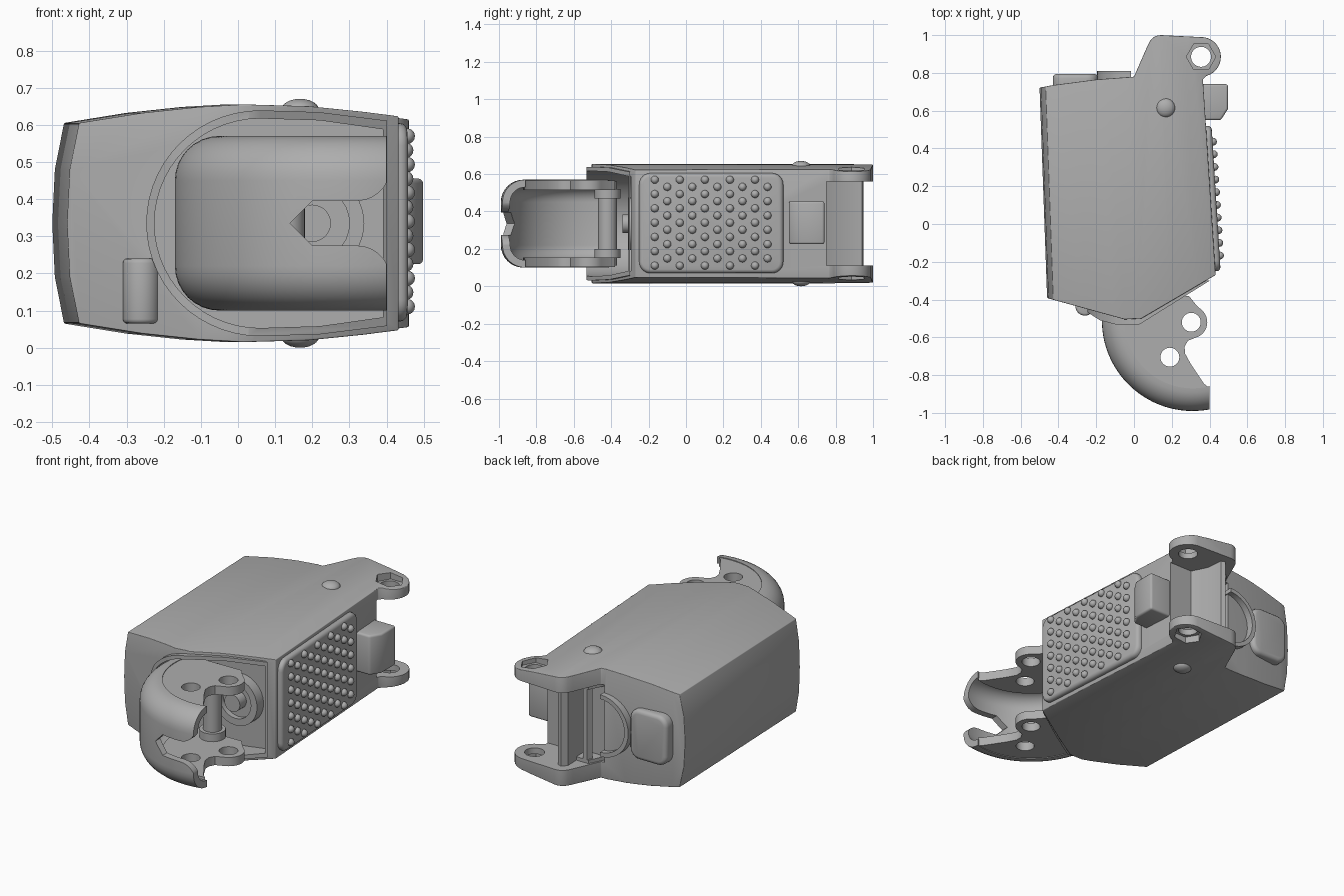
import bpy, bmesh, math
from mathutils import Matrix

if "Cube" in bpy.data.objects:
    bpy.data.objects.remove(bpy.data.objects["Cube"])

MID = 0.335  # height of the symmetry plane
grey = bpy.data.materials.new("plain grey")
grey.use_nodes = True
grey.diffuse_color = (0.42, 0.42, 0.42, 1)
grey.node_tree.nodes["Principled BSDF"].inputs["Base Color"].default_value = (0.42, 0.42, 0.42, 1)


def finish(name, bm):
    bmesh.ops.recalc_face_normals(bm, faces=bm.faces)
    mesh = bpy.data.meshes.new(name)
    bm.to_mesh(mesh)
    bm.free()
    mesh.materials.append(grey)
    obj = bpy.data.objects.new(name, mesh)
    bpy.context.collection.objects.link(obj)
    return obj


def arc(cx, cy, rx, a0, a1, n, ry=None):
    ry = ry or rx
    angles = [math.radians(a0 + (a1 - a0) * i / n) for i in range(n + 1)]
    return [(cx + rx * math.cos(a), cy + ry * math.sin(a)) for a in angles]


def circle(cx, cy, r, n=28):
    return arc(cx, cy, r, 0, 360, n)[:-1]


def mirrored(pts):
    return pts + [(a, 2 * MID - b) for a, b in reversed(pts) if abs(b - MID) > 0.001]


def rounded(a0, a1, b0, b1, r):
    corners = [(a1 - r, b1 - r, 0), (a0 + r, b1 - r, 90), (a0 + r, b0 + r, 180), (a1 - r, b0 + r, 270)]
    return [p for a, b, t in corners for p in arc(a, b, r, t, t + 90, 6)]


def prism(name, pts, axis, lo, hi):
    place = {"x": lambda a, b: (lo, a, b), "y": lambda a, b: (a, lo, b), "z": lambda a, b: (a, b, lo)}[axis]
    bm = bmesh.new()
    face = bm.faces.new([bm.verts.new(place(a, b)) for a, b in pts])
    out = bmesh.ops.extrude_face_region(bm, geom=[face])
    step = [(hi - lo) * (axis == k) for k in "xyz"]
    bmesh.ops.translate(bm, vec=step, verts=[v for v in out["geom"] if isinstance(v, bmesh.types.BMVert)])
    return finish(name, bm)


def apply(obj, mod):
    bpy.context.view_layer.objects.active = obj
    bpy.ops.object.modifier_apply(modifier=mod.name)


def combine(obj, tool, how="DIFFERENCE"):
    mod = obj.modifiers.new("combine", "BOOLEAN")
    mod.object, mod.operation, mod.solver = tool, how, "EXACT"
    apply(obj, mod)
    bpy.data.objects.remove(tool)


def bevel(obj, width, segments=3):
    mod = obj.modifiers.new("bevel", "BEVEL")
    mod.width, mod.segments = width, segments
    mod.limit_method, mod.angle_limit = "ANGLE", math.radians(35)
    apply(obj, mod)


def shear(obj, slope, origin):
    for v in obj.data.vertices:
        v.co.x += (origin - v.co.y) * slope


# Housing: plan outline trimmed by a crowned section
plan = [(-0.51, 0.72), (-0.43, 0.735), (-0.2, 0.765), (0, 0.78), (0.07, 0.94)]
plan += arc(0.14, 0.935, 0.065, 150, 85, 4) + arc(0.355, 0.885, 0.105, 80, -75, 14)
plan += [(0.365, 0.765), (0.432, -0.27), (0.04, -0.5), (-0.05, -0.505), (-0.45, -0.395), (-0.51, -0.37)]
housing = prism("housing", plan, "z", -0.1, 0.8)
crown = prism("crown", mirrored([(-0.5, MID), (-0.493, 0.48), (-0.468, 0.605), (-0.3, 0.632), (-0.15, 0.648),
                                 (-0.03, 0.655), (0.15, 0.65), (0.3, 0.635), (0.46, 0.615), (0.7, 0.585)]),
              "y", -0.9, 1.2)
shear(crown, 0.036, 0.72)
combine(housing, crown, "INTERSECT")
bevel(housing, 0.014)


# Mouth collar around the claw, and the cavity inside it
def mouth(name, grow, lo):
    d = [(0.39 + grow, 0.588 + grow), (0.22, 0.612 + grow)]
    d += arc(0.06, MID, 0.285 + grow, 90, 180, 14, 0.282 + grow)
    return prism(name, mirrored(d), "y", lo, -0.25 if grow == 0 else -0.3)


collar = mouth("mouth_collar", 0.022, -0.8)
front = [(-0.4, -0.2), (-0.4, -0.4), (-0.25, -0.465), (-0.18, -0.51), (-0.1, -0.531), (0.03, -0.531),
         (0.43, -0.282), (0.5, -0.2)]
combine(collar, prism("trim", front, "z", -0.2, 0.9), "INTERSECT")
for part in (housing, collar):
    combine(part, mouth("cavity", 0, -0.9))

# Hinge ears at the rear
combine(housing, prism("gap", [(-0.02, 0.75), (0.8, 0.75), (0.8, 1.2), (-0.02, 1.2)], "z", 0.11, 0.56))
combine(housing, prism("bore", circle(0.355, 0.885, 0.053), "z", -0.2, 0.9))
for lo, hi in ((0.595, 0.8), (-0.1, 0.075)):
    combine(housing, prism("nut_recess", circle(0.355, 0.885, 0.078, 6), "z", lo, hi))
prism("hinge_web", [(0.12, 0.73), (0.115, 0.92), (0.14, 0.95), (0.165, 0.94), (0.175, 0.84), (0.23, 0.73)],
      "z", 0.1, 0.57)
prism("hinge_post", [(0.035, 0.81), (0.05, 0.84), (0.075, 0.84), (0.06, 0.81)], "z", 0.1, 0.57)
for i, z in enumerate((0.1, 0.54)):
    prism(f"hinge_rib_{i}", [(-0.01, 0.74), (0.04, 0.84), (0.13, 0.84), (0.13, 0.74)], "z", z, z + 0.03)

# Rear cover and half ring
bevel(prism("rear_cover", rounded(-0.43, -0.19, 0.19, 0.48, 0.06), "y", 0.7, 0.795), 0.022)
prism("rear_half_ring", arc(-0.015, MID, 0.18, 90, 270, 20) + arc(-0.015, MID, 0.155, 270, 90, 20),
      "y", 0.72, 0.81)

# Grip pad with staggered studs
TILT = 0.062
pad = prism("grip_pad", rounded(-0.25, 0.52, 0.07, 0.605, 0.06), "x", 0.37, 0.443)
bevel(pad, 0.02)
shear(pad, TILT, 0)
bm = bmesh.new()
for col in range(10):
    y = -0.167 + 0.067 * col
    rows = 7 - col % 2
    for row in range(rows):
        z = 0.34 + 0.0765 * (row - (rows - 1) / 2)
        bmesh.ops.create_uvsphere(bm, u_segments=12, v_segments=8, radius=0.021,
                                  matrix=Matrix.Translation((0.445 - TILT * y, y, z)))
finish("grip_studs", bm)

# Side latch block
latch = prism("latch_block", [(0.3, 0.56), (0.37, 0.55), (0.46, 0.55), (0.498, 0.61), (0.498, 0.74), (0.3, 0.74)],
              "z", 0.225, 0.455)
bevel(latch, 0.012)

# Domed bolts above and below
for name, z in (("top_bolt", 0.64), ("bottom_bolt", 0.03)):
    bm = bmesh.new()
    bmesh.ops.create_uvsphere(bm, u_segments=24, v_segments=12, radius=1,
                              matrix=Matrix.Translation((0.167, 0.615, z)) @ Matrix.Diagonal((0.051, 0.051, 0.03, 1)))
    finish(name, bm)

# Small boss beside the mouth
bevel(prism("front_boss", circle(-0.26, -0.435, 0.05), "z", 0.065, 0.24), 0.012)

# Claw shell: rounded channel swept round a vertical axis
CX, CY = 0.31, -0.51
outer = mirrored(arc(0.36, 0.45, 0.12, 90, 0, 8))
inner = mirrored(arc(0.36, 0.45, 0.08, 90, 0, 8))
bm = bmesh.new()
start = math.radians(165)
section = [bm.verts.new((CX + r * math.cos(start), CY + r * math.sin(start), z)) for r, z in outer + inner[::-1]]
face = bm.faces.new(section)
bmesh.ops.spin(bm, geom=[face] + list(face.edges) + section, cent=(CX, CY, 0), axis=(0, 0, 1),
               angle=math.radians(125), steps=36)
bmesh.ops.remove_doubles(bm, verts=bm.verts, dist=0.00001)
shell = finish("claw_shell", bm)
combine(shell, prism("tip_trim", [(0.4, -1.2), (0.8, -1.2), (0.8, -0.5), (0.4, -0.5)], "z", -0.1, 0.8))
slot = [(0.14, MID), (0.2, 0.395), (0.32, 0.395)] + arc(0.32, 0.485, 0.09, -75, 0, 6) + [(0.45, 0.5)]
combine(shell, prism("slot", mirrored(slot), "y", -1.2, -0.7))

# Claw plates with hinge lugs and holes
outline = arc(CX, CY, 0.362, 160, 283, 24) + [(0.37, -0.845), (0.3, -0.74), (0.27, -0.685), (0.268, -0.65)]
outline += [(0.285, -0.618)] + arc(0.303, -0.52, 0.085, -75, 50, 12) + [(0.33, -0.43), (0.29, -0.38)]
for name, z in (("claw_plate_top", 0.515), ("claw_plate_bottom", 0.104)):
    plate = prism(name, outline, "z", z, z + 0.051)
    for x, y in ((0.303, -0.52), (0.19, -0.705)):
        combine(plate, prism("hole", circle(x, y, 0.05), "z", -0.1, 0.8))

# Mechanism inside the mouth
prism("pivot_pin", circle(0.13, -0.42, 0.05), "z", 0.11, 0.56)
for i, z in enumerate((0.15, 0.47)):
    prism(f"pivot_flange_{i}", circle(0.13, -0.42, 0.07), "z", z, z + 0.05)
bearing = prism("bearing_ring", circle(0.2, MID, 0.14), "y", -0.31, -0.24)
combine(bearing, prism("bearing_bore", circle(0.2, MID, 0.1), "y", -0.5, -0.28))
prism("bearing_hub", circle(0.2, MID, 0.05), "y", -0.34, -0.24)

# Smooth curved faces, keep edges sharp
bpy.ops.object.select_all(action="DESELECT")
for obj in bpy.context.collection.objects:
    if obj.type == "MESH" and grey.name in obj.data.materials:
        obj.select_set(True)
        bpy.context.view_layer.objects.active = obj
bpy.ops.object.shade_smooth_by_angle(angle=math.radians(32))
